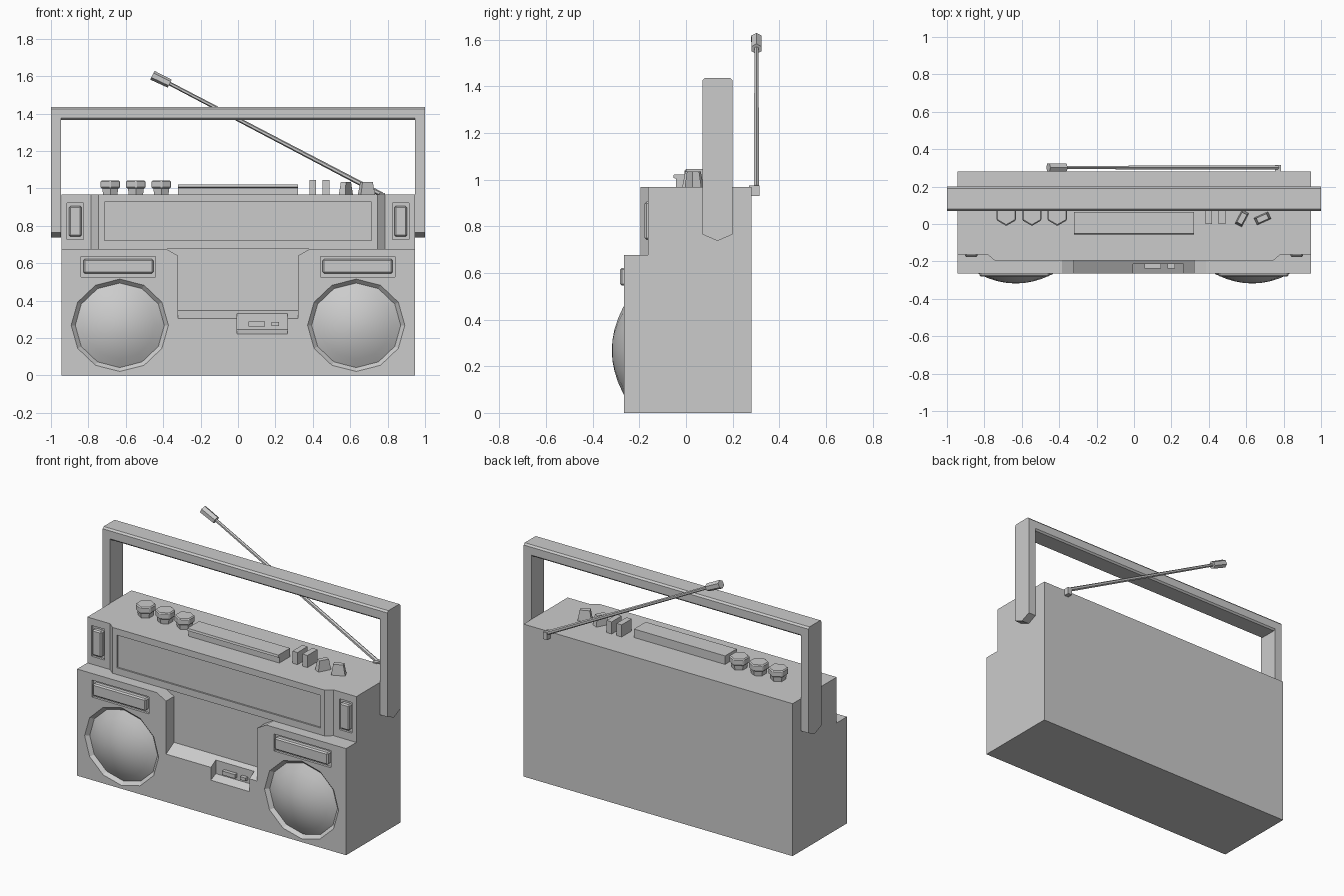
import bpy, bmesh, math
from mathutils import Vector, Matrix

if "Cube" in bpy.data.objects:
    bpy.data.objects.remove(bpy.data.objects["Cube"])


def finish(name, bm):
    bmesh.ops.recalc_face_normals(bm, faces=bm.faces)
    me = bpy.data.meshes.new(name)
    bm.to_mesh(me)
    bm.free()
    ob = bpy.data.objects.new(name, me)
    bpy.context.collection.objects.link(ob)
    return ob


def prism(name, pts, axis, a, b):
    """Extrude a 2D profile along an axis; the profile uses the other two axes in xyz order."""
    place = {'x': lambda p, t: (t, p[0], p[1]),
             'y': lambda p, t: (p[0], t, p[1]),
             'z': lambda p, t: (p[0], p[1], t)}[axis]
    bm = bmesh.new()
    face = bm.faces.new([bm.verts.new(place(p, a)) for p in pts])
    ext = bmesh.ops.extrude_face_region(bm, geom=[face])
    verts = [g for g in ext['geom'] if isinstance(g, bmesh.types.BMVert)]
    move = Vector(place((0, 0), b)) - Vector(place((0, 0), a))
    bmesh.ops.translate(bm, verts=verts, vec=move)
    return finish(name, bm)


def box(name, x0, x1, y0, y1, z0, z1):
    return prism(name, [(x0, y0), (x1, y0), (x1, y1), (x0, y1)], 'z', z0, z1)


def cone(name, p, q, r1, r2, n, turn=0.0, squash=(1, 1)):
    """Frustum from p to q."""
    p, q = Vector(p), Vector(q)
    d = q - p
    m = (Matrix.Translation((p + q) / 2) @ d.to_track_quat('Z', 'Y').to_matrix().to_4x4()
         @ Matrix.Rotation(turn, 4, 'Z') @ Matrix.Diagonal((*squash, 1, 1)))
    bm = bmesh.new()
    bmesh.ops.create_cone(bm, cap_ends=True, segments=n, radius1=r1, radius2=r2,
                          depth=d.length, matrix=m)
    return finish(name, bm)


def cut(ob, cutter):
    mod = ob.modifiers.new('cut', 'BOOLEAN')
    mod.operation, mod.solver, mod.object = 'DIFFERENCE', 'EXACT', cutter
    bpy.context.view_layer.objects.active = ob
    bpy.ops.object.modifier_apply(modifier=mod.name)
    bpy.data.objects.remove(cutter, do_unlink=True)


def bevel(ob, w):
    mod = ob.modifiers.new('bevel', 'BEVEL')
    mod.width, mod.segments, mod.limit_method = w, 1, 'ANGLE'


# Stepped case
FRONT, STEP, TOP = -0.265, 0.677, 0.968
case = prism('case', [(FRONT, 0), (0.28, 0), (0.28, TOP), (-0.162, TOP),
                      (-0.162, STEP), (FRONT, STEP)], 'x', -0.945, 0.945)

# Tape bay with chamfered mouth and sloping sill
cut(case, prism('bay_cutter', [(-0.45, 0.718), (-0.385, STEP), (-0.32, 0.64), (-0.32, 0.348),
                               (0.32, 0.348), (0.32, 0.64), (0.385, STEP), (0.45, 0.718)],
                'y', -0.35, -0.185))
cut(case, prism('sill_cutter', [(-0.185, 0.348), (-0.345, 0.26), (-0.345, 0.5), (-0.185, 0.5)],
                'x', -0.32, 0.32))
# Small control ledge
cut(case, prism('ledge_cutter', [(-0.215, 0.4), (-0.215, 0.245), (-0.315, 0.2), (-0.315, 0.4)],
                'x', -0.005, 0.265))
box('ledge_switch', 0.055, 0.145, -0.238, -0.205, 0.262, 0.287)
box('ledge_button', 0.18, 0.22, -0.238, -0.205, 0.265, 0.285)

# Speakers and inset bars on both sides
for s, side in ((-1, 'left'), (1, 'right')):
    x, z = s * 0.632, 0.268
    cut(case, cone('speaker_cutter', (x, -0.295, z), (x, -0.24, z), 0.29, 0.235, 12, 0, (1, 0.95)))
    bm = bmesh.new()
    rings = []
    for t in (1, 0.8, 0.6, 0.4, 0.2):
        rings.append([bm.verts.new((x + 0.238 * t * math.cos(k * math.pi / 6),
                                    -0.318 + 0.073 * t ** 2,
                                    z + 0.226 * t * math.sin(k * math.pi / 6)))
                      for k in range(12)])
    tip = bm.verts.new((x, -0.318, z))
    for k in range(12):
        j = (k + 1) % 12
        for a, b in zip(rings, rings[1:]):
            bm.faces.new((a[k], a[j], b[j], b[k]))
        bm.faces.new((rings[-1][k], rings[-1][j], tip))
    bm.faces.new(rings[0])
    for f in bm.faces:
        f.smooth = len(f.verts) < 5
    finish(side + '_speaker_cone', bm)

    xb = s * 0.64
    cut(case, box('slot_cutter', xb - 0.2, xb + 0.2, -0.3, -0.25, 0.527, 0.635))
    bevel(box(side + '_tweeter_bar', xb - 0.187, xb + 0.187, -0.282, -0.24, 0.545, 0.622), 0.008)
    xs = s * 0.87
    cut(case, box('slot_cutter', xs - 0.045, xs + 0.045, -0.2, -0.148, 0.727, 0.922))
    bevel(box(side + '_side_grip', xs - 0.033, xs + 0.033, -0.177, -0.14, 0.742, 0.906), 0.008)

# Tuner panel with recessed window
panel = prism('tuner_panel', [(-0.785, -0.155), (-0.785, -0.162), (-0.745, -0.195), (0.745, -0.195),
                              (0.785, -0.162), (0.785, -0.155)], 'z', STEP, TOP)
cut(panel, box('window_cutter', -0.715, 0.715, -0.25, -0.185, 0.72, 0.927))

# Carrying handle: pointed arms and top bar
arm = [(0.07, 0.765), (0.135, 0.737), (0.2, 0.765), (0.2, 1.425), (0.19, 1.436),
       (0.08, 1.436), (0.07, 1.425)]
for s, side in ((-1, 'left'), (1, 'right')):
    prism(side + '_handle_arm', arm, 'x', s * 0.947, s * 1.0)
prism('handle_bar', [(0.07, 1.375), (0.08, 1.365), (0.19, 1.365), (0.2, 1.375), (0.2, 1.425),
                     (0.19, 1.436), (0.08, 1.436), (0.07, 1.425)], 'x', -0.947, 0.947)

# Hexagonal knobs on the top
for i, x in enumerate((-0.683, -0.546, -0.41)):
    cone(f'knob_stem_{i}', (x, 0.05, 0.96), (x, 0.05, 1.005), 0.043, 0.05, 6)
    bevel(cone(f'knob_{i}', (x, 0.05, 1.0), (x, 0.05, 1.042), 0.06, 0.06, 6), 0.006)

# Long top key bar
prism('top_key_bar', [(-0.042, 0.96), (-0.042, 1.003), (-0.055, 1.008), (-0.052, 1.022),
                      (0.065, 1.022), (0.065, 0.96)], 'x', -0.32, 0.32)

# Push keys and lever switches
for i, x in enumerate((0.4, 0.47)):
    box(f'push_key_{i}', x - 0.018, x + 0.018, 0.0, 0.1, 0.96, 1.045)
for i, (x, ang) in enumerate(((0.577, 62), (0.687, 24))):
    lever = cone(f'lever_{i}', (0, 0, 0.96), (0, 0, 1.035), 0.06, 0.042, 4, math.pi / 4)
    for v in lever.data.vertices:
        v.co.y *= 0.5
    lever.data.transform(Matrix.Translation((x, 0.03, 0)) @ Matrix.Rotation(math.radians(ang), 4, 'Z'))

# Telescopic antenna on the back
base, mid, end = (0.77, 0.302, 0.966), (-0.365, 0.302, 1.56), (-0.458, 0.302, 1.605)
box('antenna_pivot', 0.755, 0.785, 0.27, 0.315, 0.93, 0.975)
cone('antenna_rod', base, mid, 0.013, 0.01, 6)
cone('antenna_tip', mid, end, 0.024, 0.026, 6)
